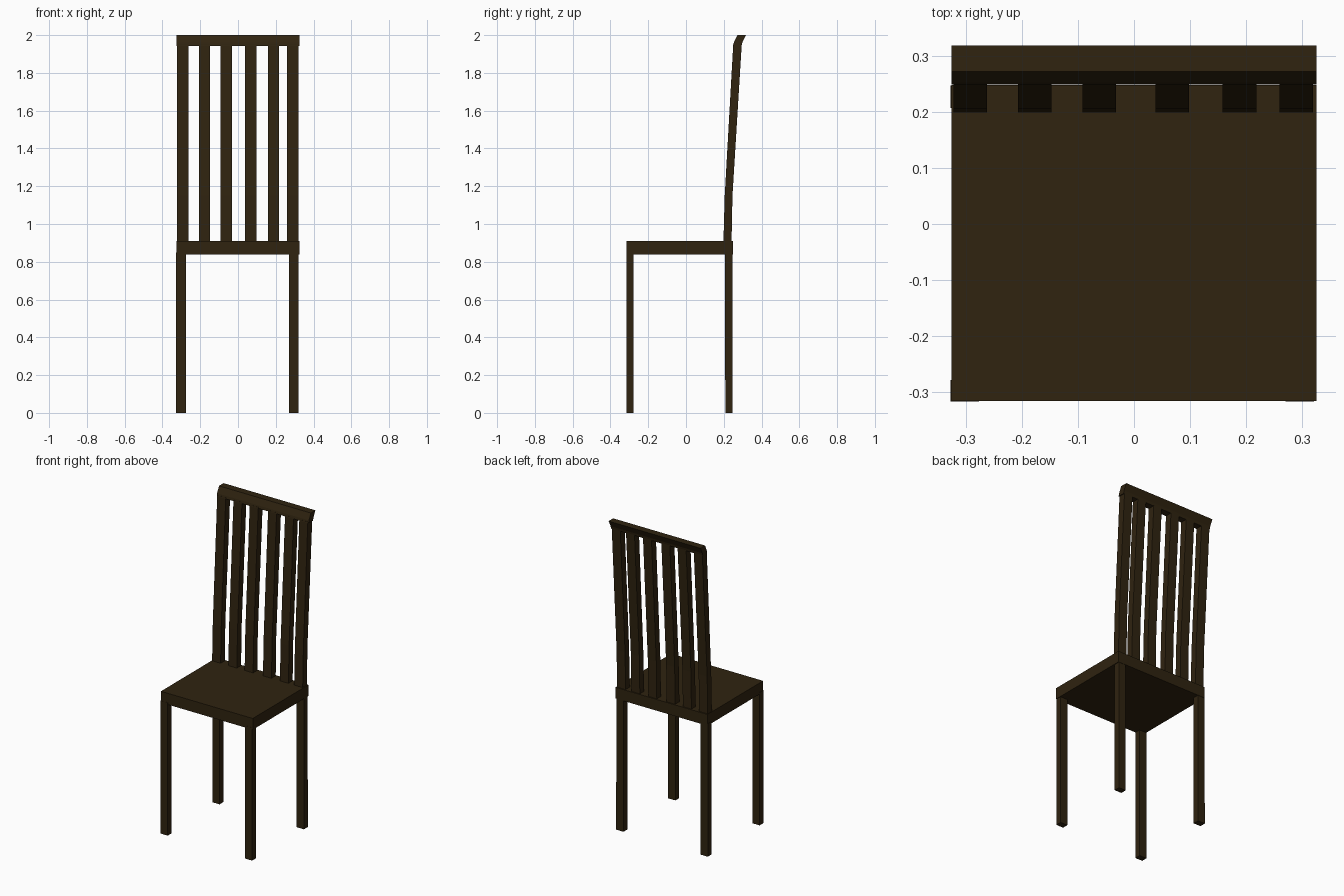
import bpy

if "Cube" in bpy.data.objects:
    bpy.data.objects.remove(bpy.data.objects["Cube"])

wood = bpy.data.materials.new("dark brown wood")
wood.diffuse_color = (0.029, 0.017, 0.005, 1)
wood.use_nodes = True
wood.node_tree.nodes["Principled BSDF"].inputs["Base Color"].default_value = wood.diffuse_color


def add_mesh(name, verts, faces):
    me = bpy.data.meshes.new(name)
    me.from_pydata(verts, [], faces)
    me.materials.append(wood)
    ob = bpy.data.objects.new(name, me)
    bpy.context.collection.objects.link(ob)
    return ob


def sweep(name, x0, x1, rows):
    """Bar between x0 and x1; rows are (z, front y, back y) from bottom to top."""
    verts, faces = [], []
    for z, yf, yb in rows:
        verts += [(x0, yf, z), (x1, yf, z), (x1, yb, z), (x0, yb, z)]
    for r in range(len(rows) - 1):
        a = 4 * r
        for i in range(4):
            j = (i + 1) % 4
            faces.append((a + i, a + j, a + 4 + j, a + 4 + i))
    n = len(verts)
    faces += [(3, 2, 1, 0), (n - 4, n - 3, n - 2, n - 1)]
    return add_mesh(name, verts, faces)


# Seat
sweep("seat", -0.325, 0.325, [(0.838, -0.315, 0.248), (0.91, -0.315, 0.248)])

# Legs
for side, x0, x1 in (("left", -0.327, -0.276), ("right", 0.27, 0.321)):
    sweep(f"front_leg_{side}", x0, x1, [(0, -0.316, -0.278), (0.85, -0.316, -0.278)])
    sweep(f"back_leg_{side}", x0, x1, [(0, 0.208, 0.247), (0.85, 0.207, 0.246)])

# Backrest slats, bending gently backwards
back = [(0.9, 0.198, 0.241), (1.15, 0.205, 0.246), (1.95, 0.25, 0.295)]
for i, x in enumerate((-0.292, -0.177, -0.062, 0.068, 0.188, 0.289)):
    sweep(f"back_slat_{i + 1}", x - 0.03, x + 0.03, back)

# Top rail, tilted further back
sweep("top_rail", -0.325, 0.325, [(1.943, 0.249, 0.294), (1.96, 0.253, 0.298), (2.0, 0.272, 0.318)])
